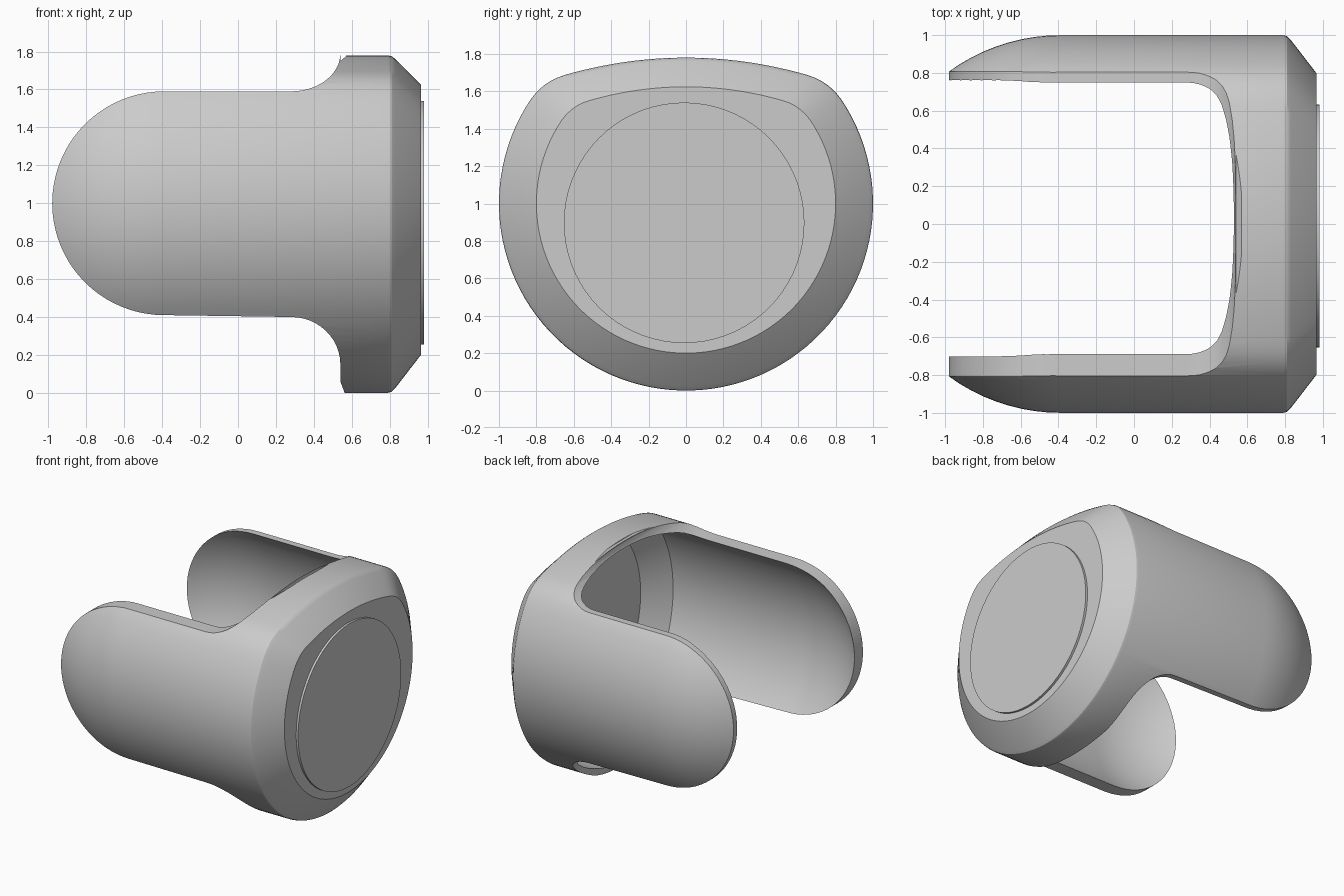
import bpy, bmesh, math

cube = bpy.data.objects.get("Cube")
if cube:
    bpy.data.objects.remove(cube, do_unlink=True)

GREY = (0.6, 0.6, 0.6, 1)
mat = bpy.data.materials.new("light grey")
mat.use_nodes = True
mat.diffuse_color = GREY
bsdf = next(n for n in mat.node_tree.nodes if n.type == "BSDF_PRINCIPLED")
bsdf.inputs["Base Color"].default_value = GREY

SEGMENTS = 112
TIP_X = -0.39      # centre of the rounded arm ends
ARM_R = 0.59       # half the arm height


def finish(name, bm):
    bmesh.ops.recalc_face_normals(bm, faces=bm.faces)
    mesh = bpy.data.meshes.new(name)
    bm.to_mesh(mesh)
    bm.free()
    mesh.materials.append(mat)
    obj = bpy.data.objects.new(name, mesh)
    bpy.context.collection.objects.link(obj)
    return obj


def section(i):
    """Round cross-section with a flattened, gently crowned top."""
    a = 2 * math.pi * (i + 0.5) / SEGMENTS
    y, z = math.cos(a), math.sin(a)
    if z > 0:
        crown, k = 0.78 - 0.22 * y * y, 0.08
        h = max(k - abs(z - crown), 0) / k
        z = min(z, crown) - h * h * k / 4
    return y, z


def loft(name, rings, shift_y=0):
    """Stack scaled cross-sections along x and cap both ends."""
    bm = bmesh.new()
    loops = []
    for x, s in rings:
        pts = [section(i) for i in range(SEGMENTS)]
        loops.append([bm.verts.new((x, y * s + shift_y, 1 + z * s)) for y, z in pts])
    for a, b in zip(loops, loops[1:]):
        for i in range(SEGMENTS):
            j = (i + 1) % SEGMENTS
            bm.faces.new((a[i], a[j], b[j], b[i]))
    bm.faces.new(loops[0])
    bm.faces.new(loops[-1])
    return finish(name, bm)


def dome(radius, steps=20):
    angles = [math.radians(80 * (1 - i / steps)) for i in range(steps + 1)]
    return [(TIP_X - radius * math.sin(t), radius * math.cos(t)) for t in angles]


def arc(cx, cz, rx, rz, start, end, steps):
    out = []
    for i in range(steps + 1):
        t = math.radians(start + (end - start) * i / steps)
        out.append((cx + rx * math.cos(t), cz + rz * math.sin(t)))
    return out


def prism(name, outline):
    bm = bmesh.new()
    face = bm.faces.new([bm.verts.new((x, -1.5, z)) for x, z in outline])
    ext = bmesh.ops.extrude_face_region(bm, geom=[face])
    verts = [v for v in ext["geom"] if isinstance(v, bmesh.types.BMVert)]
    bmesh.ops.translate(bm, verts=verts, vec=(0, 3, 0))
    return finish(name, bm)


def cut(obj, tool, operation):
    mod = obj.modifiers.new("cut", "BOOLEAN")
    mod.operation, mod.solver, mod.object = operation, "EXACT", tool
    bpy.context.view_layer.objects.active = obj
    bpy.ops.object.modifier_apply(modifier=mod.name)
    bpy.data.objects.remove(tool, do_unlink=True)


def shade(obj):
    bpy.ops.object.select_all(action="DESELECT")
    obj.select_set(True)
    bpy.context.view_layer.objects.active = obj
    bpy.ops.object.shade_smooth_by_angle(angle=math.radians(28))


# Hollow shell: outer body minus a slightly offset cavity
shell = loft("shell", dome(1) + [(0.79, 1), (0.81, 0.995), (0.83, 0.975), (0.965, 0.8)])
cavity = loft("cavity", dome(0.94) + [(0.75, 0.94), (0.9, 0.75)], shift_y=0.03)
cut(shell, cavity, "DIFFERENCE")

# Side outline: rounded arms, fillets and the closed collar
outline = arc(TIP_X, 1, ARM_R, ARM_R, 90, 270, 40)
outline += arc(0.28, 0.15, 0.26, 0.25, 90, 0, 12)
outline += [(0.54, 0.06), (0.57, -0.02), (1.2, -0.02), (1.2, 2), (0.57, 2), (0.57, 1.775), (0.54, 1.75)]
outline += arc(0.28, 1.79, 0.26, 0.2, 0, -90, 12)
cut(shell, prism("side_outline", outline), "INTERSECT")
shade(shell)

# Thin round plate on the closed end
bm = bmesh.new()
bmesh.ops.create_cone(bm, cap_ends=True, segments=72, radius1=0.643, radius2=0.643, depth=0.04)
for v in bm.verts:
    x, y, z = v.co
    v.co = (z + 0.962, x - 0.01, y + 0.897)
shade(finish("end_plate", bm))
